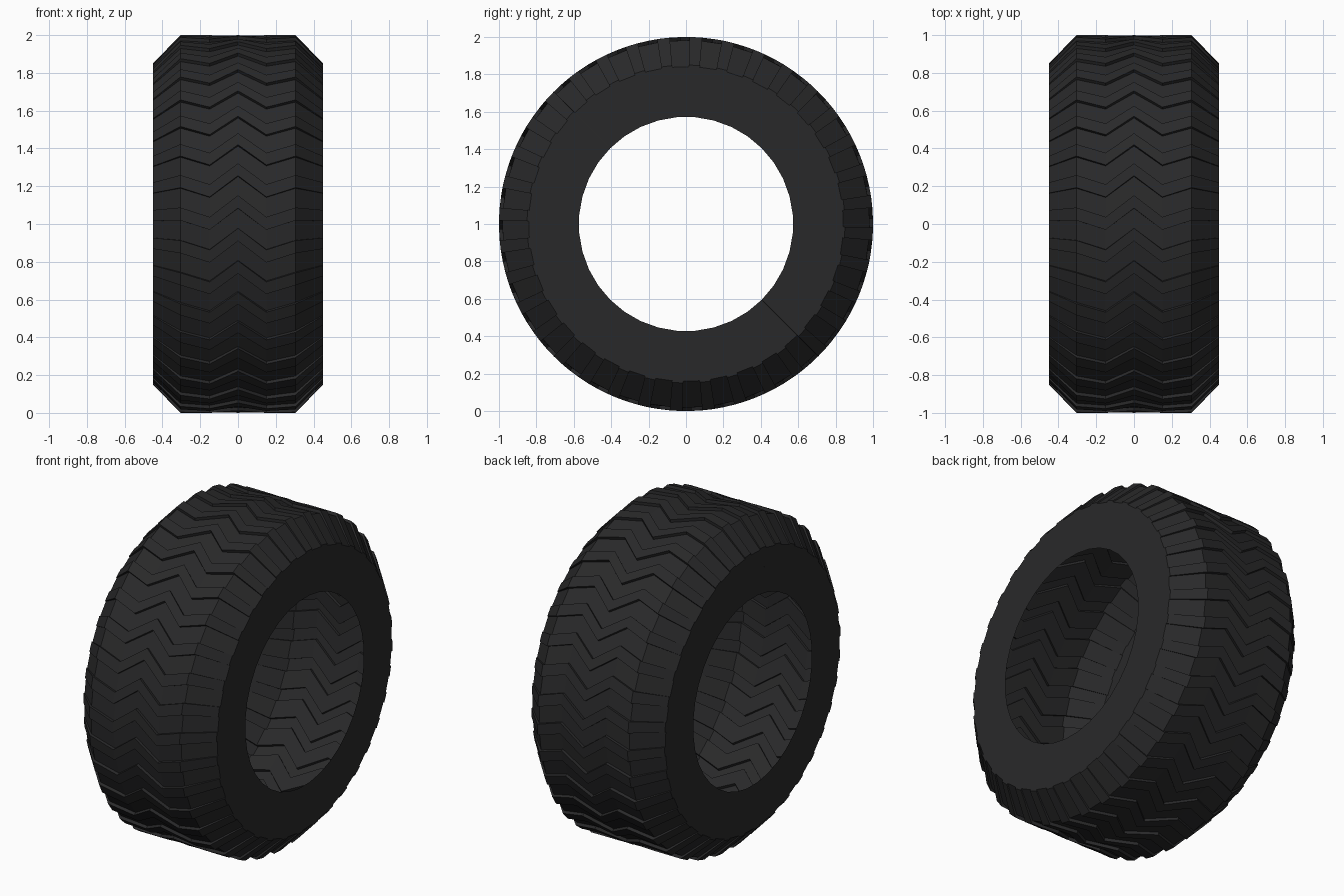
import bpy, bmesh
from math import sin, cos, pi

if "Cube" in bpy.data.objects:
    bpy.data.objects.remove(bpy.data.objects["Cube"])

N = 36                     # tread blocks around the tyre
PITCH = 2 * pi / N
DEPTH = 0.018

# cross-section columns: x, radius, groove depth, chevron shift (radians)
COLS = [(-0.45, 0.57, None, 0), (-0.45, 0.85, DEPTH * .5, 0),
        (-0.305, 1.0, DEPTH, 0), (-0.15, 1.0, DEPTH, -0.05),
        (0.0, 1.0, DEPTH, 0.065), (0.15, 1.0, DEPTH, -0.05),
        (0.305, 1.0, DEPTH, 0), (0.45, 0.85, DEPTH * .5, 0),
        (0.45, 0.57, None, 0)]
# one pitch: angle fraction and whether in the groove
STEPS = [(-0.5, 1), (0.11, 1), (0.11, 0), (0.5, 0)]

# tyre shell: grooved tread, bevelled shoulders and flat sidewalls
bm = bmesh.new()
rows = []
for k in range(N):
    for frac, low in STEPS:
        row = []
        for x, r, depth, shift in COLS:
            a = (k + frac) * PITCH + shift
            if depth is None:
                rad = r * cos(PITCH / 2) / cos(frac * PITCH) + 0.003
            else:
                rad = r - depth * low
            row.append(bm.verts.new((x, -rad * cos(a), 1 + rad * sin(a))))
        rows.append(row)
for i, row in enumerate(rows):
    nxt = rows[(i + 1) % len(rows)]
    for j in range(len(COLS) - 1):
        bm.faces.new((row[j], row[j + 1], nxt[j + 1], nxt[j]))
bmesh.ops.remove_doubles(bm, verts=bm.verts, dist=0.0005)
bmesh.ops.recalc_face_normals(bm, faces=bm.faces)

mesh = bpy.data.meshes.new("tyre")
bm.to_mesh(mesh)
bm.free()
tyre = bpy.data.objects.new("tyre", mesh)
bpy.context.collection.objects.link(tyre)

# black rubber
rubber = bpy.data.materials.new("rubber")
rubber.diffuse_color = (0.022, 0.022, 0.023, 1)
rubber.use_nodes = True
rubber.node_tree.nodes["Principled BSDF"].inputs["Base Color"].default_value = rubber.diffuse_color
mesh.materials.append(rubber)
